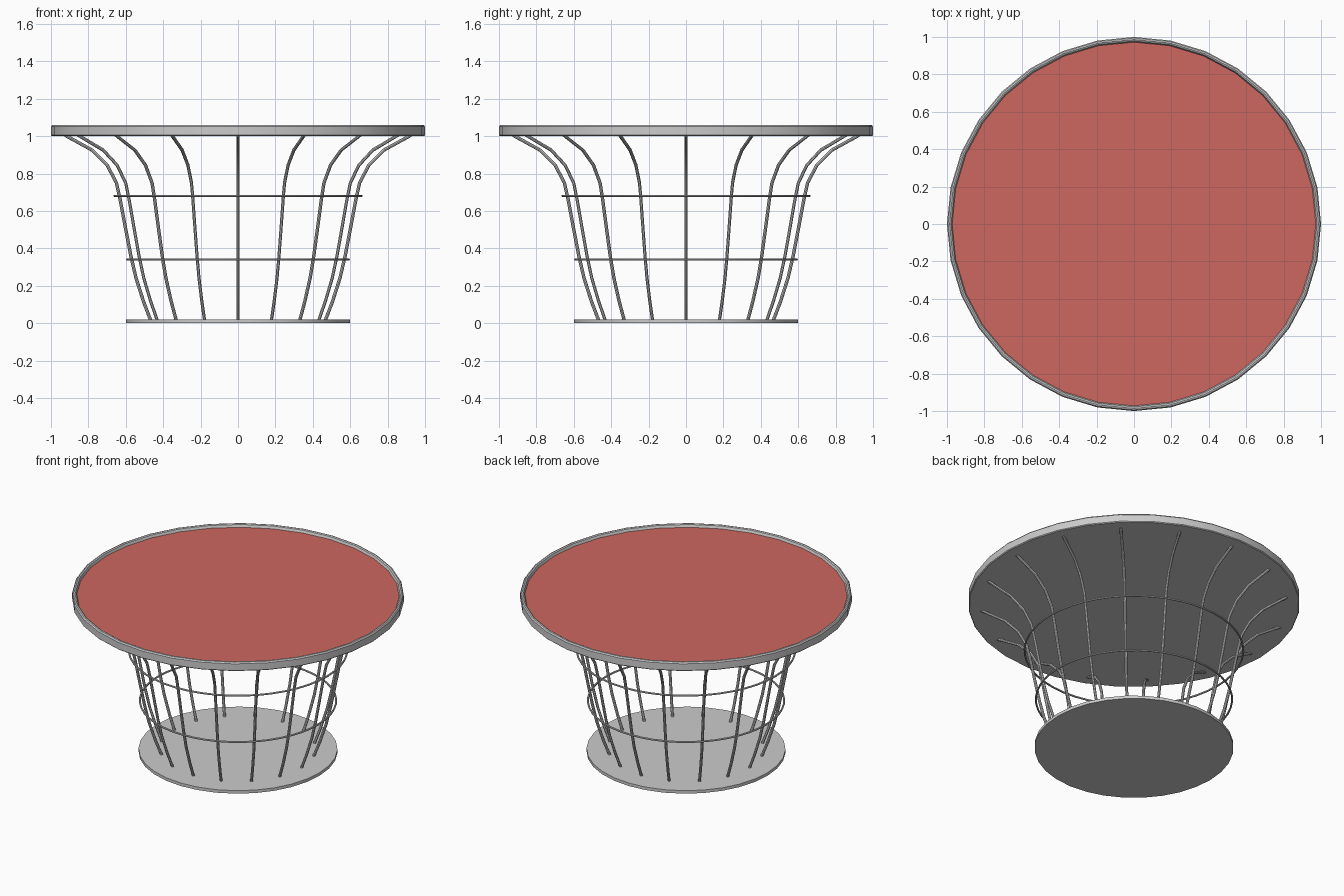
import bpy, bmesh, math

if "Cube" in bpy.data.objects:
    bpy.data.objects.remove(bpy.data.objects["Cube"])

SIDES = 32


def material(name, color):
    m = bpy.data.materials.new(name)
    m.diffuse_color = (*color, 1)
    m.use_nodes = True
    m.node_tree.nodes["Principled BSDF"].inputs["Base Color"].default_value = m.diffuse_color
    return m


metal = material("grey metal", (0.6, 0.6, 0.6))
red = material("soft red", (0.61, 0.135, 0.118))


def finish(ob):
    """Smooth the round walls but keep hard edges."""
    bpy.ops.object.select_all(action='DESELECT')
    ob.select_set(True)
    bpy.context.view_layer.objects.active = ob
    if ob.type == 'CURVE':
        bpy.ops.object.convert(target='MESH')
    bpy.ops.object.shade_smooth_by_angle(angle=math.radians(35))


def lathe(name, profile, mat):
    """Turn a (radius, z) profile into a closed disc-like solid."""
    bm = bmesh.new()
    rings = []
    for r, z in profile:
        rings.append([bm.verts.new((r * math.cos(2 * math.pi * i / SIDES),
                                    r * math.sin(2 * math.pi * i / SIDES), z))
                      for i in range(SIDES)])
    for a, b in zip(rings, rings[1:]):
        for i in range(SIDES):
            j = (i + 1) % SIDES
            bm.faces.new((a[i], a[j], b[j], b[i]))
    bm.faces.new(rings[0][::-1])
    bm.faces.new(rings[-1])
    me = bpy.data.meshes.new(name)
    bm.to_mesh(me)
    bm.free()
    ob = bpy.data.objects.new(name, me)
    bpy.context.collection.objects.link(ob)
    me.materials.append(mat)
    finish(ob)
    return ob


def tubes(name, paths, radius, closed):
    """Round bars following one or more point paths."""
    cu = bpy.data.curves.new(name, 'CURVE')
    cu.dimensions = '3D'
    cu.bevel_depth = radius
    cu.bevel_resolution = 2
    cu.use_fill_caps = not closed
    for pts in paths:
        sp = cu.splines.new('POLY')
        sp.points.add(len(pts) - 1)
        for p, co in zip(sp.points, pts):
            p.co = (*co, 1)
        sp.use_cyclic_u = closed
    cu.materials.append(metal)
    ob = bpy.data.objects.new(name, cu)
    bpy.context.collection.objects.link(ob)
    finish(ob)


# Base plate
lathe("base_plate", [(0.6, 0), (0.6, 0.02)], metal)

# Table top with raised rim; the recessed centre face is red
top = lathe("table_top", [(0.995, 1.0), (1.0, 1.005), (1.0, 1.05), (0.994, 1.058),
                          (0.986, 1.06), (0.978, 1.056), (0.972, 1.04)], metal)
top.data.materials.append(red)
for f in top.data.polygons:
    if f.normal.z > 0.9 and len(f.vertices) > 4:
        f.material_index = 1

# Sixteen flared rods
flare = [(0.467, 0.015), (0.505, 0.115), (0.545, 0.24), (0.573, 0.36), (0.6, 0.5),
         (0.63, 0.66), (0.65, 0.75), (0.7, 0.845), (0.78, 0.925), (0.925, 1.005)]
rods = []
for k in range(16):
    a = math.radians(22.5 * k)
    rods.append([(r * math.cos(a), r * math.sin(a), z) for r, z in flare])
tubes("flared_rods", rods, 0.009, False)

# Two hoops around the rods
for name, r, z in (("lower_hoop", 0.592, 0.34), ("upper_hoop", 0.66, 0.68)):
    hoop = [(r * math.cos(2 * math.pi * i / 48), r * math.sin(2 * math.pi * i / 48), z)
            for i in range(48)]
    tubes(name, [hoop], 0.006, True)
